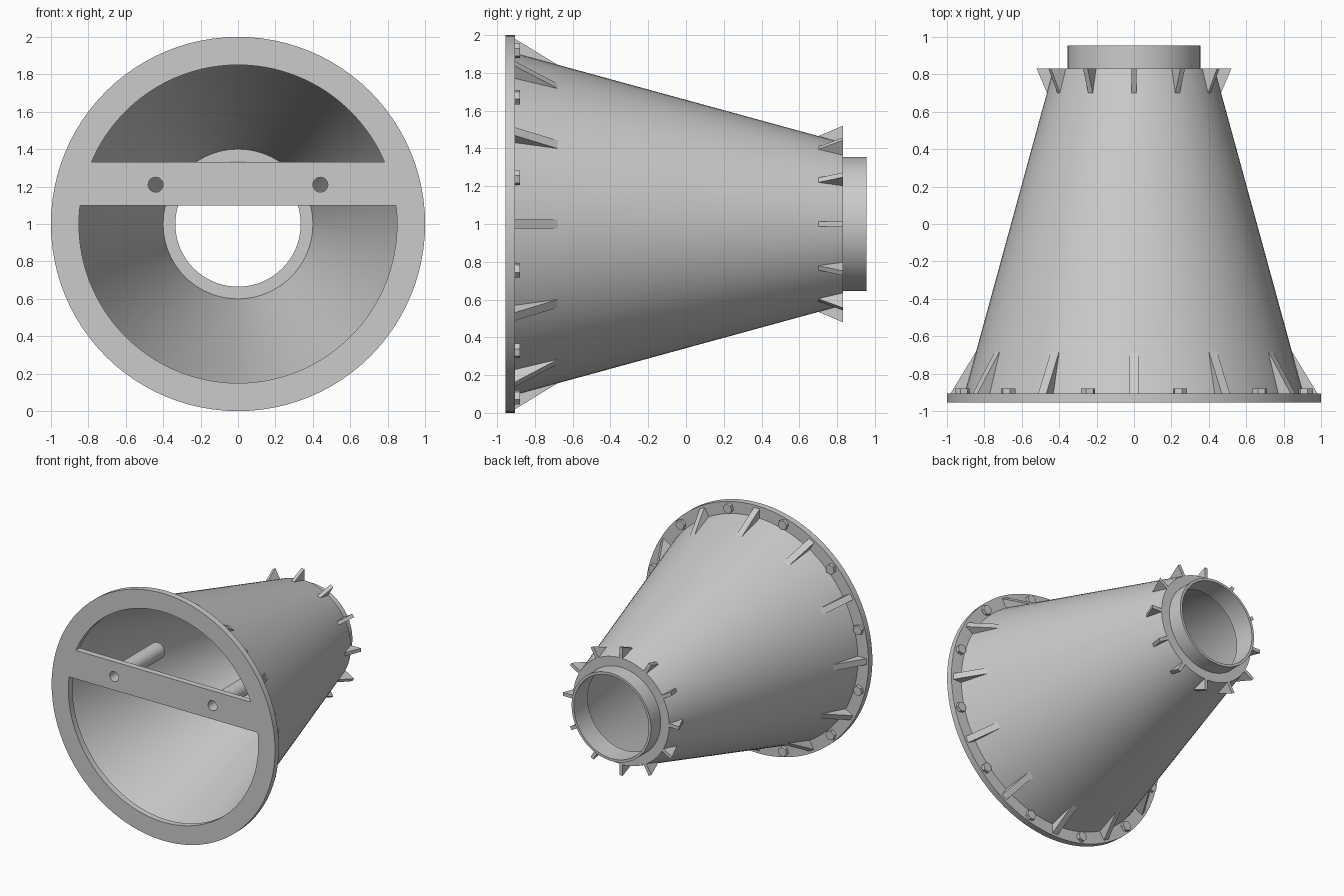
import bpy, bmesh
from math import sin, cos, pi, radians, asin
from mathutils import Matrix, Vector

cube = bpy.data.objects.get("Cube")
if cube:
    bpy.data.objects.remove(cube, do_unlink=True)

grey = bpy.data.materials.new("plain grey")
grey.use_nodes = True
COLOUR = (0.6, 0.6, 0.6, 1)
grey.diffuse_color = COLOUR
grey.node_tree.nodes["Principled BSDF"].inputs["Base Color"].default_value = COLOUR

# The shared axis runs along y at this height
AXIS = Vector((0, 0, 1))


def finish(name, bm, smooth=True):
    bmesh.ops.recalc_face_normals(bm, faces=bm.faces)
    mesh = bpy.data.meshes.new(name)
    bm.to_mesh(mesh)
    bm.free()
    mesh.materials.append(grey)
    obj = bpy.data.objects.new(name, mesh)
    bpy.context.collection.objects.link(obj)
    if smooth:
        bpy.ops.object.select_all(action='DESELECT')
        obj.select_set(True)
        bpy.context.view_layer.objects.active = obj
        bpy.ops.object.shade_smooth_by_angle(angle=radians(30))
    return obj


def lathe(name, profile, centre=AXIS, steps=96):
    """Revolve a closed (y, radius) profile around the y direction."""
    bm = bmesh.new()
    rings = []
    for i in range(steps):
        a = 2 * pi * i / steps
        rings.append([bm.verts.new(centre + Vector((r * sin(a), y, r * cos(a))))
                      for y, r in profile])
    n = len(profile)
    for i in range(steps):
        a, b = rings[i], rings[(i + 1) % steps]
        for j in range(n):
            k = (j + 1) % n
            bm.faces.new((a[j], a[k], b[k], b[j]))
    return finish(name, bm)


def arc(radius, start, end, steps, cx=0, cy=0):
    return [(cx + radius * cos(start + (end - start) * i / steps),
             cy + radius * sin(start + (end - start) * i / steps))
            for i in range(steps + 1)]


def front_plate():
    """Round flange with two segment openings and two holes in the crossbar."""
    low, high, inner = 0.10, 0.33, 0.85
    a, b = asin(low / inner), asin(high / inner)
    outlines = [arc(1.0, 0, 2 * pi, 96)[:-1],
                arc(inner, pi - a, 2 * pi + a, 64),
                arc(inner, b, pi - b, 40)]
    outlines += [arc(0.04, 0, 2 * pi, 24, x, 0.21)[:-1] for x in (-0.44, 0.44)]
    curve = bpy.data.curves.new("plate_outline", 'CURVE')
    curve.dimensions = '2D'
    curve.fill_mode = 'BOTH'
    curve.extrude = 0.025
    for points in outlines:
        spline = curve.splines.new('POLY')
        spline.points.add(len(points) - 1)
        for p, (x, y) in zip(spline.points, points):
            p.co = (x, y, 0, 1)
        spline.use_cyclic_u = True
    helper = bpy.data.objects.new("plate_helper", curve)
    bpy.context.collection.objects.link(helper)
    bpy.context.view_layer.update()
    mesh = helper.evaluated_get(bpy.context.evaluated_depsgraph_get()).to_mesh()
    bm = bmesh.new()
    bm.from_mesh(mesh)
    bpy.data.objects.remove(helper, do_unlink=True)
    bmesh.ops.remove_doubles(bm, verts=bm.verts, dist=1e-5)
    bm.transform(Matrix.Translation((0, -0.93, 1)) @ Matrix.Rotation(pi / 2, 4, 'X'))
    return finish("front_flange", bm)


def rib_ring(name, triangle, thickness, count=12):
    """Triangular gussets spaced around the axis."""
    bm = bmesh.new()
    for i in range(count):
        turn = Matrix.Translation(AXIS) @ Matrix.Rotation(2 * pi * i / count, 4, 'Y')
        sides = [[bm.verts.new(turn @ Vector((x, y, r))) for y, r in triangle]
                 for x in (-thickness / 2, thickness / 2)]
        for side in sides:
            bm.faces.new(side)
        for j in range(3):
            k = (j + 1) % 3
            bm.faces.new((sides[0][j], sides[0][k], sides[1][k], sides[1][j]))
    return finish(name, bm, smooth=False)


def bolt_ring(count=12):
    """Hexagonal heads midway between the flange ribs."""
    bm = bmesh.new()
    for i in range(count):
        place = (Matrix.Translation(AXIS)
                 @ Matrix.Rotation(2 * pi * (i + 0.5) / count, 4, 'Y')
                 @ Matrix.Translation((0, -0.8925, 0.95))
                 @ Matrix.Rotation(pi / 2, 4, 'X'))
        bmesh.ops.create_cone(bm, cap_ends=True, segments=6, radius1=0.04,
                              radius2=0.04, depth=0.027, matrix=place)
    return finish("flange_bolts", bm, smooth=False)


front_plate()

# Hollow cone and the short outlet at its narrow end
lathe("cone_body", [(-0.905, 0.905), (0.83, 0.43), (0.83, 0.335),
                    (0.78, 0.335), (0.78, 0.40), (-0.905, 0.872)])
lathe("outlet_pipe", [(0.82, 0.355), (0.955, 0.355), (0.955, 0.335), (0.82, 0.335)])

# Tubes behind the crossbar holes
for side, x in (("right", -0.44), ("left", 0.44)):
    lathe(side + "_tube", [(-0.906, 0.065), (-0.40, 0.065), (-0.40, 0.04), (-0.906, 0.04)],
          Vector((x, 0, 1.21)), 32)

# Stiffening ribs and bolts
rib_ring("flange_ribs", [(-0.905, 0.98), (-0.68, 0.843), (-0.905, 0.89)], 0.05)
rib_ring("outlet_ribs", [(0.83, 0.52), (0.70, 0.465), (0.83, 0.42)], 0.028)
bolt_ring()
